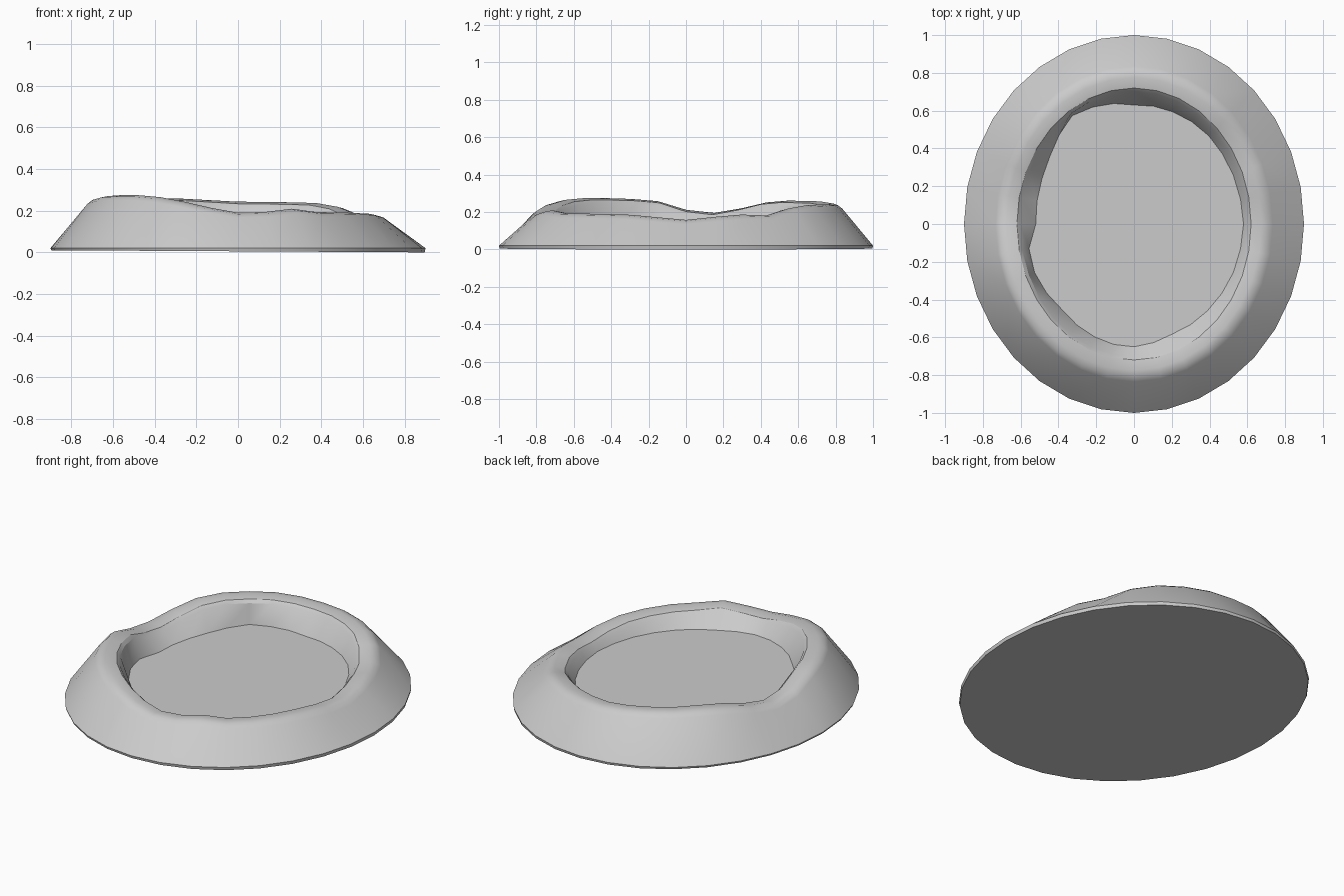
import bpy, bmesh, math

if "Cube" in bpy.data.objects:
    bpy.data.objects.remove(bpy.data.objects["Cube"])

SIDES = 32
RX, RY = 0.9, 1.0

# Uneven crest: angle in degrees -> height
CREST = [(0, .158), (12, .175), (24, .188), (32, .176), (50, .235), (75, .242), (90, .243),
         (112, .257), (140, .262), (150, .245), (162, .205), (171, .192), (180, .212),
         (191, .258), (202, .27), (218, .276), (230, .273), (242, .258), (256, .22),
         (270, .19), (280, .192), (292, .21), (306, .19), (318, .192), (338, .185), (360, .158)]
# Uneven floor edge: angle -> inset from the outer ellipse
FLOOR = [(0, .32), (22, .33), (45, .34), (70, .36), (90, .37), (101, .35), (124, .31),
         (140, .35), (150, .37), (180, .38), (192, .33), (205, .33), (225, .36),
         (258, .35), (270, .35), (292, .37), (315, .35), (338, .33), (360, .32)]


def sample(table, a):
    for (a0, v0), (a1, v1) in zip(table, table[1:]):
        if a0 <= a <= a1:
            return v0 + (v1 - v0) * (a - a0) / (a1 - a0)


def profile(a):
    """Cross-section from base to floor as (inset, z); base and floor tilt slightly."""
    h, f = sample(CREST, a), sample(FLOOR, a)
    tilt = -math.cos(math.radians(a))
    return [(.004, .005 + .005 * tilt), (0, .02), (.165, h - .024), (.188, h - .007),
            (.225, h), (.28, h - .01), (.297, h - .027), (f, .109 + .008 * tilt * (RX - f) / RX)]


# Raised bank: sweep the cross-section round the ellipse
bm = bmesh.new()
rows = []
for i in range(SIDES):
    a = 360 * i / SIDES
    c, s = math.cos(math.radians(a)), math.sin(math.radians(a))
    rows.append([bm.verts.new(((RX - d) * c, (RY - d) * s, z)) for d, z in profile(a)])
for i in range(SIDES):
    r0, r1 = rows[i], rows[(i + 1) % SIDES]
    for j in range(len(r0) - 1):
        bm.faces.new((r0[j], r1[j], r1[j + 1], r0[j + 1]))

# Underside and sunken flat floor
bm.faces.new([r[0] for r in reversed(rows)])
bm.faces.new([r[-1] for r in rows])

mesh = bpy.data.meshes.new("crater_basin")
bm.to_mesh(mesh)
bm.free()
basin = bpy.data.objects.new("crater_basin", mesh)
bpy.context.collection.objects.link(basin)
bpy.context.view_layer.objects.active = basin
basin.select_set(True)
bpy.ops.object.shade_smooth_by_angle(angle=math.radians(28))

# Keep the two flat caps flat-shaded with crisp borders
edges = {edge.key: edge for edge in mesh.edges}
for face in mesh.polygons:
    if len(face.vertices) > 4:
        face.use_smooth = False
        for key in face.edge_keys:
            edges[key].use_edge_sharp = True
